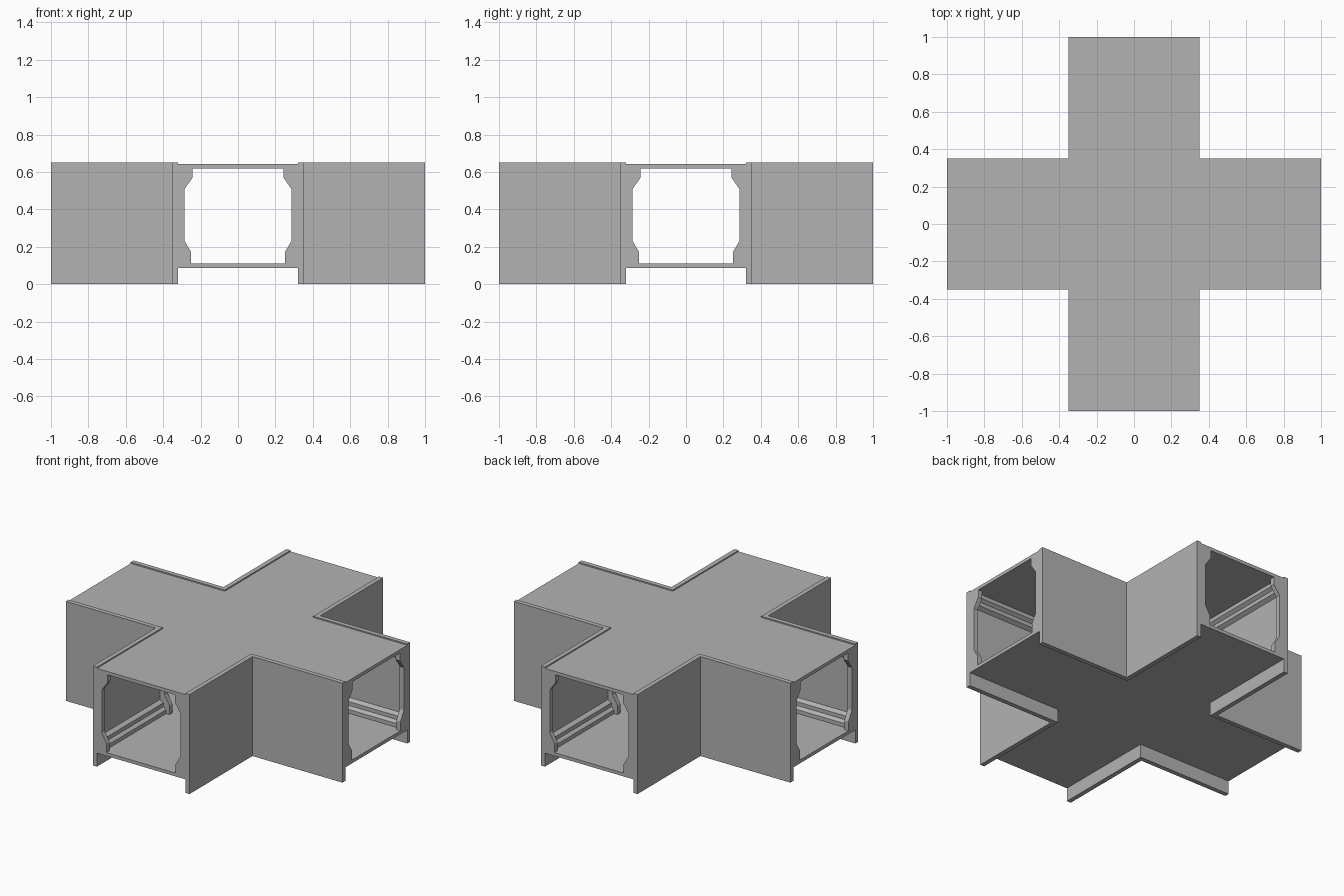
import bpy
import bmesh
from math import pi
from mathutils import Matrix, Vector

cube = bpy.data.objects.get("Cube")
if cube:
    bpy.data.objects.remove(cube, do_unlink=True)

# Single grey material
grey = bpy.data.materials.new("plain grey")
grey.use_nodes = True
colour = (0.45, 0.45, 0.45, 1)
grey.diffuse_color = colour
grey.node_tree.nodes["Principled BSDF"].inputs["Base Color"].default_value = colour

OUT, INNER, END = 0.35, 0.32, 1.0     # half widths of an arm, arm reach
TOP, ROOF, CEIL = 0.65, 0.642, 0.62   # wall top, roof plate
FLOOR, UNDER = 0.11, 0.088            # floor plate
THICK = 0.03


def prism(bm, points, push):
    """Extrude a flat outline along a vector."""
    face = bm.faces.new([bm.verts.new(p) for p in points])
    new = bmesh.ops.extrude_face_region(bm, geom=[face], use_keep_orig=True)["geom"]
    verts = [v for v in new if isinstance(v, bmesh.types.BMVert)]
    bmesh.ops.translate(bm, verts=verts, vec=Vector(push))


def finish(name, bm):
    bmesh.ops.recalc_face_normals(bm, faces=bm.faces)
    mesh = bpy.data.meshes.new(name)
    bm.to_mesh(mesh)
    bm.free()
    mesh.materials.append(grey)
    obj = bpy.data.objects.new(name, mesh)
    bpy.context.collection.objects.link(obj)
    return obj


def around(bm):
    """Repeat the geometry for all four arms."""
    base = list(bm.verts) + list(bm.edges) + list(bm.faces)
    for i in range(1, 4):
        copy = bmesh.ops.duplicate(bm, geom=base)["geom"]
        verts = [v for v in copy if isinstance(v, bmesh.types.BMVert)]
        bmesh.ops.rotate(bm, verts=verts, cent=(0, 0, 0),
                         matrix=Matrix.Rotation(i * pi / 2, 3, "Z"))


def cross_plate(name, half, low, high):
    quarter = [(half, half), (half, END), (-half, END)]
    outline = []
    for i in range(4):
        turn = Matrix.Rotation(i * pi / 2, 3, "Z")
        outline += [turn @ Vector((x, y, low)) for x, y in quarter]
    bm = bmesh.new()
    prism(bm, outline, (0, 0, high - low))
    finish(name, bm)


def arm_strips(name, profile, start, length):
    """Run an x-z profile along both sides of every arm."""
    bm = bmesh.new()
    for side in (-1, 1):
        prism(bm, [(side * x, -start, z) for x, z in profile], (0, -length, 0))
    around(bm)
    finish(name, bm)


# Floor and roof plates
cross_plate("floor_plate", INNER, UNDER, FLOOR)
cross_plate("roof_plate", INNER, CEIL, ROOF)

# L-shaped corner walls
bm = bmesh.new()
corner = [(INNER, INNER), (END, INNER), (END, OUT), (OUT, OUT), (OUT, END), (INNER, END)]
prism(bm, [(x, y, 0) for x, y in corner], (0, 0, TOP))
around(bm)
finish("corner_walls", bm)

# Shaped brackets at the open ends and at the inner corners
bracket = [(INNER, FLOOR), (0.25, FLOOR), (0.25, 0.17), (0.285, 0.23),
           (0.285, 0.51), (0.243, 0.57), (0.243, CEIL), (INNER, CEIL)]
arm_strips("end_brackets", bracket, END - THICK, THICK)
arm_strips("corner_brackets", bracket, INNER, THICK)

# Rails along the lower and upper inside edges
lower = [(INNER, FLOOR), (0.275, FLOOR), (0.275, 0.135), (0.295, 0.15),
         (0.295, 0.175), (INNER, 0.19)]
upper = [(x, FLOOR + CEIL - z) for x, z in lower]
run = END - INNER - 2 * THICK
arm_strips("lower_rails", lower, INNER + THICK, run)
arm_strips("upper_rails", upper, INNER + THICK, run)
